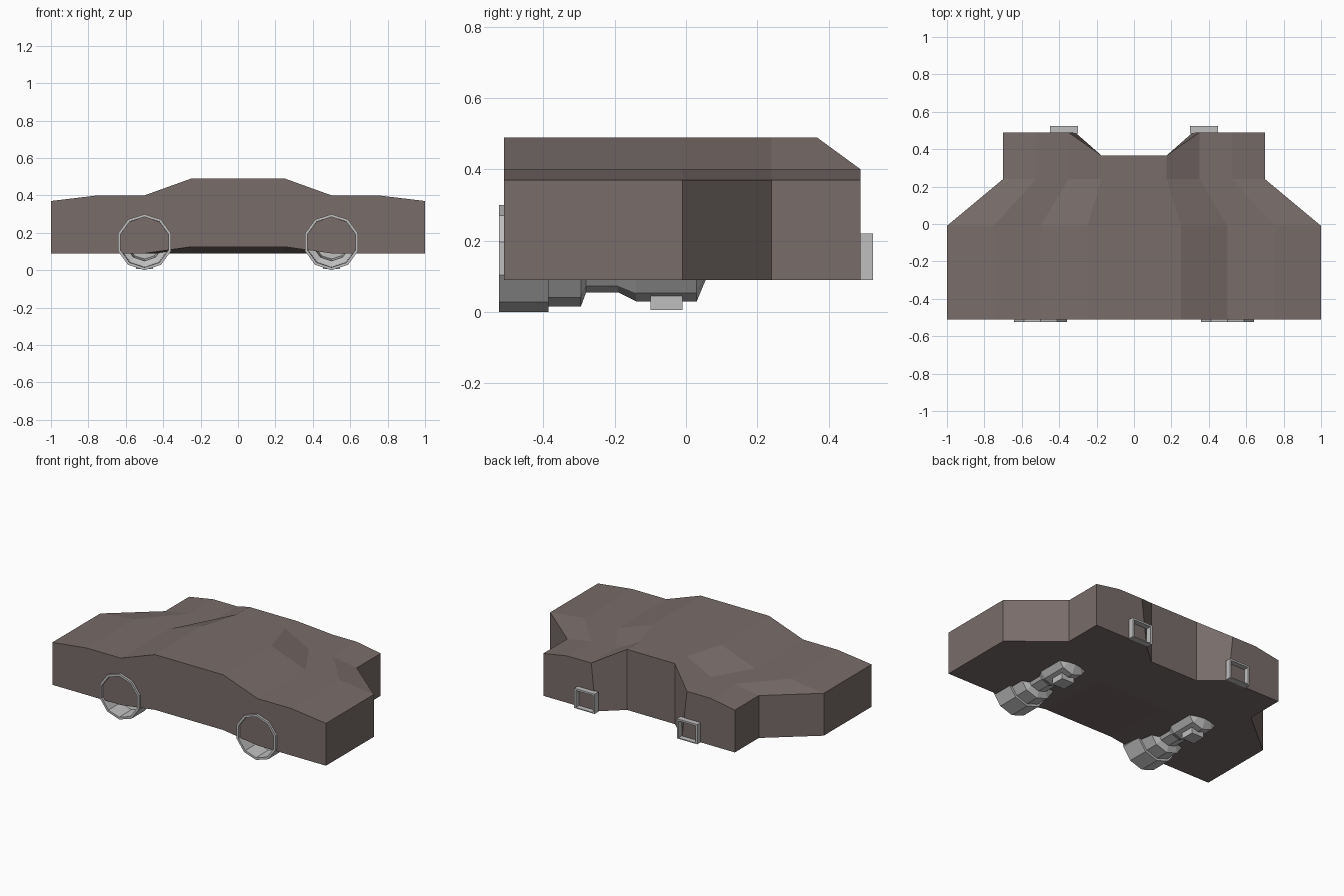
import bpy, bmesh, math

if "Cube" in bpy.data.objects:
    bpy.data.objects.remove(bpy.data.objects["Cube"])


def material(name, rgb):
    m = bpy.data.materials.new(name)
    m.diffuse_color = (*rgb, 1)
    m.use_nodes = True
    m.node_tree.nodes["Principled BSDF"].inputs["Base Color"].default_value = m.diffuse_color
    return m


PAINT = material("brown_grey_paint", (0.19, 0.153, 0.145))
METAL = material("light_grey_metal", (0.52, 0.52, 0.52))


def finish(bm, name, mat):
    bmesh.ops.recalc_face_normals(bm, faces=bm.faces)
    me = bpy.data.meshes.new(name)
    bm.to_mesh(me)
    bm.free()
    me.materials.append(mat)
    ob = bpy.data.objects.new(name, me)
    bpy.context.collection.objects.link(ob)
    return ob


def add_box(bm, lo, hi):
    vs = bmesh.ops.create_cube(bm, size=1)["verts"]
    for v in vs:
        v.co = [(a + b) / 2 + c * (b - a) for a, b, c in zip(lo, hi, v.co)]


# Body shell: a profile across x, repeated along y and narrowed at the rear
profile = [(-1, .37), (-.75, .40), (-.5, .40), (-.25, .49),
           (.25, .49), (.5, .40), (.75, .40), (1, .37)]
rows = [(-.51, 1), (-.01, 1), (.24, .7), (.49, .7)]
bm = bmesh.new()
top, bottom = [], []
for r, (y, s) in enumerate(rows):
    t_row, b_row = [], []
    for x, z in profile:
        centre = abs(x) < .3
        yy = .367 if r == 3 and centre else y              # notch in the rear
        zb = .125 if r == 0 and centre else .09            # raised front sill
        xb = x * s * (.9 if r == 3 and abs(x) == .5 else 1)
        t_row.append(bm.verts.new((x * s, yy, z)))
        b_row.append(bm.verts.new((xb, yy, zb)))
    top.append(t_row)
    bottom.append(b_row)
n = len(profile)
for grid in (top, bottom):
    for r in range(3):
        for c in range(n - 1):
            bm.faces.new((grid[r][c], grid[r][c + 1], grid[r + 1][c + 1], grid[r + 1][c]))
for r in (0, 3):                                           # front and rear walls
    for c in range(n - 1):
        bm.faces.new((top[r][c], top[r][c + 1], bottom[r][c + 1], bottom[r][c]))
for c in (0, n - 1):                                       # side walls
    for r in range(3):
        bm.faces.new((top[r][c], top[r + 1][c], bottom[r + 1][c], bottom[r][c]))
finish(bm, "body", PAINT)

# Stepped wheel drums: ten-sided lathe around the y axis, hollow at the front
drum = [(0, -.28), (.09, -.28), (.10, -.39), (.132, -.40), (.135, -.525),
        (.15, -.525), (.15, -.385), (.135, -.385), (.135, -.295),
        (.095, -.28), (.095, -.19), (.12, -.14), (.12, .03), (.06, .055), (0, .055)]
SIDES = 10


def wheel(name, cx):
    bm = bmesh.new()
    rings = []
    for rad, y in drum:
        if rad == 0:
            rings.append([bm.verts.new((cx, y, .15))] * SIDES)
        else:
            rings.append([bm.verts.new((cx + rad * math.sin(2 * math.pi * i / SIDES), y,
                                        .15 - rad * math.cos(2 * math.pi * i / SIDES)))
                          for i in range(SIDES)])
    for a, b in zip(rings, rings[1:]):
        for i in range(SIDES):
            j = (i + 1) % SIDES
            bm.faces.new(list(dict.fromkeys((a[i], a[j], b[j], b[i]))))
    # small pad under the inner drum
    add_box(bm, (cx - .045, -.1, .006), (cx + .045, -.01, .06))
    finish(bm, name, METAL)


# Thin open frames on the rear wall
def rear_frame(name, cx):
    bm = bmesh.new()
    x0, x1, z0, z1, t = cx - .075, cx + .075, .09, .22, .012
    y0, y1 = .485, .525
    add_box(bm, (x0, y0, z0), (x0 + t, y1, z1))
    add_box(bm, (x1 - t, y0, z0), (x1, y1, z1))
    add_box(bm, (x0 + t, y0, z1 - t), (x1 - t, y1, z1))
    add_box(bm, (x0 + t, y0, z0), (x1 - t, y1, z0 + t / 2))
    finish(bm, name, METAL)


for label, s in (("left", -1), ("right", 1)):
    wheel(label + "_wheel", .5 * s)
    rear_frame(label + "_rear_frame", .375 * s)
